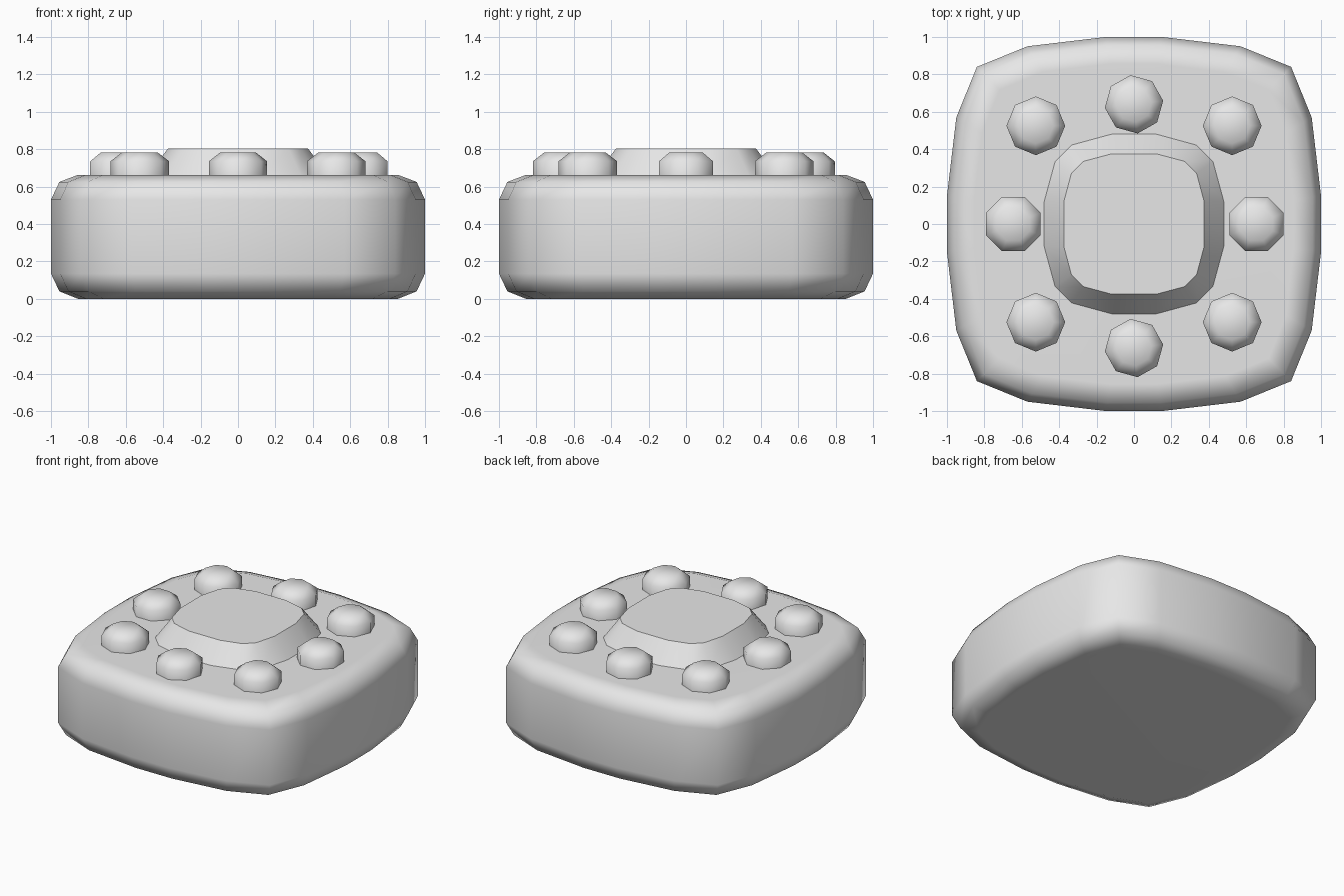
import bpy, bmesh
from math import cos, sin, pi, radians

if "Cube" in bpy.data.objects:
    bpy.data.objects.remove(bpy.data.objects["Cube"], do_unlink=True)

grey = bpy.data.materials.new("plain grey")
grey.use_nodes = True
grey.diffuse_color = (0.8, 0.8, 0.8, 1)
grey.node_tree.nodes["Principled BSDF"].inputs["Base Color"].default_value = (0.8, 0.8, 0.8, 1)


def quarter_turns(points):
    """Repeat a corner run of outline points around the four quadrants."""
    ring = []
    for _ in range(4):
        ring += points
        points = [(-y, x) for x, y in points]
    return ring


def loft(name, rings, angle, location=(0, 0, 0), weighted=False):
    """Skin a stack of (outline, height) rings and cap both ends."""
    bm = bmesh.new()
    loops = [[bm.verts.new((x, y, z)) for x, y in outline] for outline, z in rings]
    n = len(loops[0])
    for low, high in zip(loops, loops[1:]):
        for i in range(n):
            j = (i + 1) % n
            bm.faces.new((low[i], low[j], high[j], high[i]))
    bm.faces.new(loops[0][::-1])
    bm.faces.new(loops[-1])
    mesh = bpy.data.meshes.new(name)
    bm.to_mesh(mesh)
    bm.free()
    mesh.materials.append(grey)
    obj = bpy.data.objects.new(name, mesh)
    obj.location = location
    bpy.context.collection.objects.link(obj)
    bpy.ops.object.select_all(action='DESELECT')
    obj.select_set(True)
    bpy.context.view_layer.objects.active = obj
    bpy.ops.object.shade_smooth_by_angle(angle=radians(angle))
    if weighted:
        mod = obj.modifiers.new("weighted normals", 'WEIGHTED_NORMAL')
        mod.keep_sharp = True
    return obj


def scaled(outline, s):
    return [(x * s, y * s) for x, y in outline]


# Body: rounded square block with two-step bevels above and below
body = quarter_turns([(1, 0.15), (0.95, 0.57), (0.84, 0.84), (0.57, 0.95), (0.15, 1)])
body_steps = [(0.855, 0), (0.955, 0.04), (1, 0.135), (1, 0.53), (0.955, 0.625), (0.855, 0.663)]
loft("body", [(scaled(body, s), z) for s, z in body_steps], 50, weighted=True)

# Raised centre: sloping skirt and flat top
base = quarter_turns([(0.49, 0.12), (0.43, 0.34), (0.34, 0.43), (0.12, 0.49)])
top = quarter_turns([(0.375, 0.12), (0.335, 0.27), (0.27, 0.335), (0.12, 0.375)])
loft("raised_centre", [(base, 0.65), (top, 0.803)], 45)

# Studs: eight-sided flattened beads around the centre
studs = [("front_left", 0.525, -0.525, 0), ("front_right", -0.525, -0.525, 0),
         ("back_left", 0.525, 0.525, 0), ("back_right", -0.525, 0.525, 0),
         ("left", 0.655, 0, 22.5), ("right", -0.645, 0, 22.5),
         ("front", 0, -0.663, 7), ("back", 0, 0.64, 7)]
for side, x, y, turn in studs:
    octagon = [(cos(i * pi / 4 + radians(turn)), sin(i * pi / 4 + radians(turn))) for i in range(8)]
    steps = [(0.157, 0.64), (0.157, 0.735), (0.095, 0.783)]
    loft(side + "_stud", [(scaled(octagon, r), z) for r, z in steps], 89, (x, y, 0))
